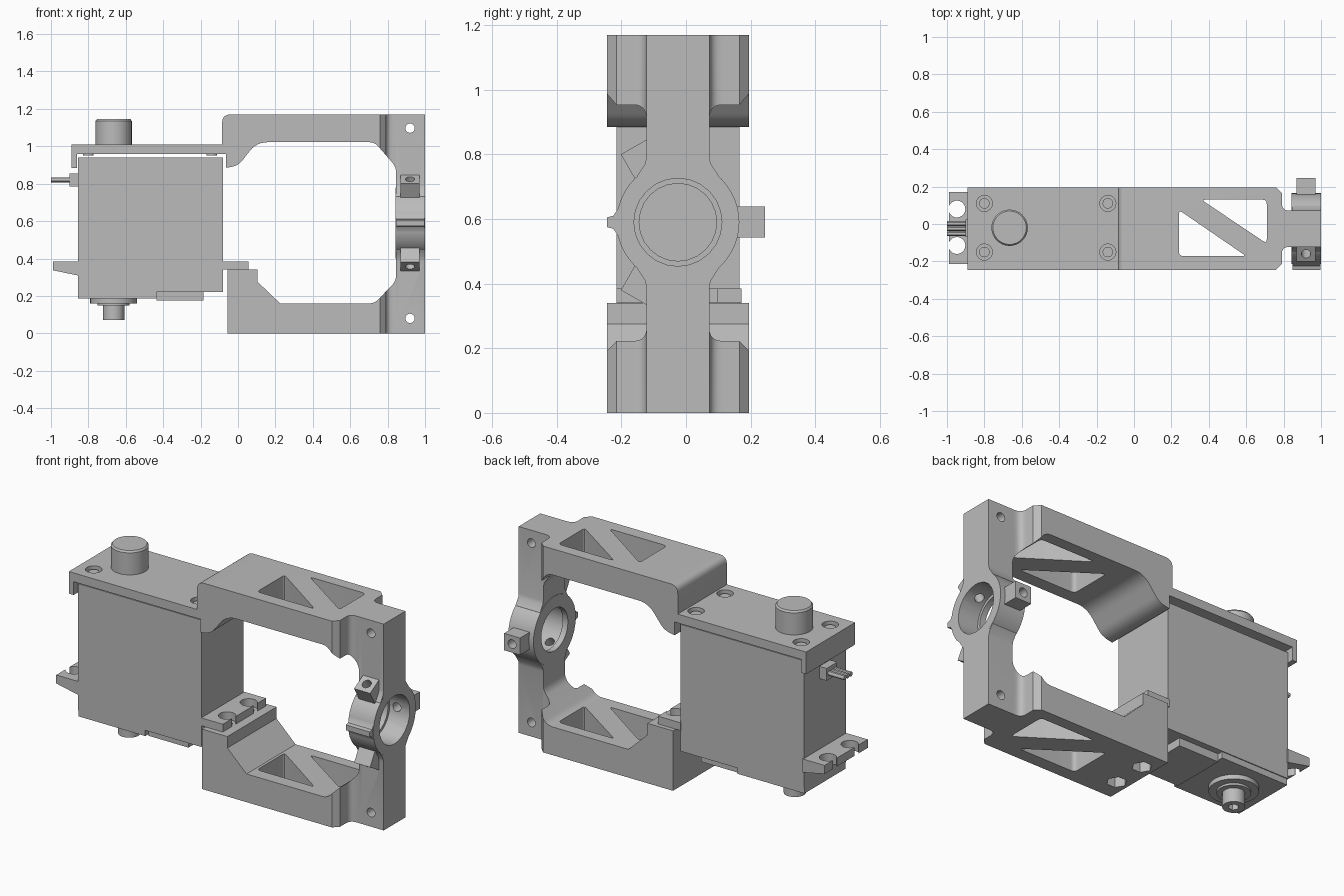
import bpy, bmesh, math
from mathutils import Vector

cube = bpy.data.objects.get("Cube")
if cube:
    bpy.data.objects.remove(cube)

grey = bpy.data.materials.new("mid grey")
grey.use_nodes = True
COLOUR = (0.5, 0.5, 0.5, 1)
grey.diffuse_color = COLOUR
grey.node_tree.nodes["Principled BSDF"].inputs["Base Color"].default_value = COLOUR

MID = -0.025               # centre line of the model in y
FRONT, BACK = -0.245, 0.195


def prism(name, pts, axis, lo, hi, top_scale=1):
    """Extrude a 2D outline along an axis."""
    place = {"X": lambda u, v, w: (w, u, v),
             "Y": lambda u, v, w: (u, w, v),
             "Z": lambda u, v, w: (u, v, w)}[axis]
    n = len(pts)
    cu, cv = sum(p[0] for p in pts) / n, sum(p[1] for p in pts) / n
    bm = bmesh.new()
    a = [bm.verts.new(place(u, v, lo)) for u, v in pts]
    b = [bm.verts.new(place(cu + (u - cu) * top_scale, cv + (v - cv) * top_scale, hi))
         for u, v in pts]
    bm.faces.new(a)
    bm.faces.new(b)
    for i in range(n):
        j = (i + 1) % n
        bm.faces.new((a[i], a[j], b[j], b[i]))
    bmesh.ops.recalc_face_normals(bm, faces=bm.faces)
    mesh = bpy.data.meshes.new(name)
    bm.to_mesh(mesh)
    bm.free()
    mesh.materials.append(grey)
    ob = bpy.data.objects.new(name, mesh)
    bpy.context.collection.objects.link(ob)
    return ob


def circle(u, v, r, n=32):
    return [(u + r * math.cos(math.tau * i / n), v + r * math.sin(math.tau * i / n))
            for i in range(n)]


def rect(u0, u1, v0, v1):
    return [(u0, v0), (u1, v0), (u1, v1), (u0, v1)]


def rounded(pts, steps=6):
    """Round each corner whose point carries a third value."""
    out = []
    for i, p in enumerate(pts):
        c = Vector(p[:2])
        if len(p) < 3:
            out.append(tuple(c))
            continue
        s = c + (Vector(pts[i - 1][:2]) - c).normalized() * p[2]
        e = c + (Vector(pts[(i + 1) % len(pts)][:2]) - c).normalized() * p[2]
        for k in range(steps + 1):
            t = k / steps
            out.append(tuple(s * (1 - t) ** 2 + c * 2 * t * (1 - t) + e * t * t))
    return out


def combine(ob, other, operation):
    mod = ob.modifiers.new("combine", "BOOLEAN")
    mod.operation = operation
    mod.solver = "EXACT"
    mod.object = other
    bpy.context.view_layer.objects.active = ob
    bpy.ops.object.modifier_apply(modifier=mod.name)
    bpy.data.objects.remove(other)


def cut(ob, pts, axis, lo, hi):
    combine(ob, prism("cutter", pts, axis, lo, hi), "DIFFERENCE")


# Bracket: side outline trimmed by its plan outline
side = rounded([
    (-0.89, 0.885), (-0.86, 0.885), (-0.86, 0.96), (-0.065, 0.96), (-0.065, 0.885),
    (0, 0.895, 0.04), (0.1, 1.022, 0.06), (0.73, 1.022, 0.03), (0.845, 0.89, 0.03),
    (0.845, 0.28, 0.03), (0.73, 0.16, 0.03), (0.225, 0.16), (0.105, 0.275), (0.105, 0.34),
    (-0.055, 0.34), (-0.055, 0), (1, 0), (1, 1.17), (-0.085, 1.17, 0.045),
    (-0.085, 1.01), (-0.89, 1.01)])
bracket = prism("bracket", side, "Y", FRONT, BACK)
half = rounded([(0.76, 0.22), (0.79, 0.19), (0.79, 0.097, 0.04), (0.85, 0.097), (1.1, 0.097)])
plan = [(-1, -0.22)] + [(x, -y) for x, y in half] + [(x, y) for x, y in reversed(half)] + [(-1, 0.22)]
combine(bracket, prism("trim", [(x, y + MID) for x, y in plan], "Z", -0.1, 1.3), "INTERSECT")

# Round socket in the end column, with flared joins and a small rib
RZ = 0.59
combine(bracket, prism("socket", circle(MID, RZ, 0.19, 48), "X", 0.842, 1), "UNION")
flare = [(0.095, 0.21), (0.102, 0.18), (0.125, 0.145)]
flare += [(y, -z) for y, z in reversed(flare)]
flare += [(-y, -z) for y, z in flare]
combine(bracket, prism("flare", [(MID + y, RZ + z) for y, z in flare], "X", 0.845, 0.999), "UNION")
rib = [(-0.17, 0.64), (-0.205, 0.64), (-0.225, 0.61), (-0.245, 0.605),
       (-0.245, 0.575), (-0.225, 0.57), (-0.205, 0.54), (-0.17, 0.54)]
combine(bracket, prism("rib", rib, "X", 0.848, 0.998), "UNION")


# Three clamp blocks around the socket, each with a radial screw hole
def spoke(name, pts, lo, hi, angle):
    ob = prism(name, pts, "Y", lo, hi)
    for v in ob.data.vertices:
        y, z = v.co.y, v.co.z
        c, s = math.cos(angle), math.sin(angle)
        v.co.y, v.co.z = MID + y * c - z * s, RZ + y * s + z * c
    return ob


angles = [0, math.tau / 3, -math.tau / 3]
for a in angles:
    combine(bracket, spoke("clamp_block", rect(0.87, 0.97, -0.048, 0.048), 0.16, 0.27, a), "UNION")
cut(bracket, circle(MID, RZ, 0.12, 24), "X", 0.7, 1.1)
cut(bracket, circle(MID, RZ, 0.136, 24), "X", 0.875, 1.1)
for a in angles:
    combine(bracket, spoke("drill", circle(0.92, 0, 0.025, 20), 0.08, 0.35, a), "DIFFERENCE")

# Cross holes in the column
for z in (0.08, 1.097):
    cut(bracket, circle(0.92, z, 0.025, 20), "Y", -0.4, 0.4)

# Triangular windows through both arms
R = 0.025
cut(bracket, rounded([(0.24, 0.075, R), (0.24, -0.172, R), (0.6, -0.172, R)]), "Z", -0.1, 1.3)
cut(bracket, rounded([(0.36, 0.13, R), (0.71, 0.13, R), (0.71, -0.105, R)]), "Z", -0.1, 1.3)

# Counterbored screws in the top plate
for x in (-0.8, -0.14):
    for y in (0.11, -0.15):
        cut(bracket, circle(x, y, 0.043, 24), "Z", 0.98, 1.1)
        screw = prism("plate_screw", circle(x, y, 0.028, 20), "Z", 0.95, 0.997)

# Hexagonal nut pockets under the lower arm
HOLES = (0.08, -0.115)
for y in HOLES:
    cut(bracket, circle(0.015, y, 0.052, 6), "Z", -0.1, 0.08)
    cut(bracket, circle(0.015, y, 0.025, 20), "Z", 0.05, 0.5)

# Pivot post on the top plate
PX, PY = -0.665, -0.02
prism("pivot_post", circle(PX, PY, 0.097, 40), "Z", 1.0, 1.135)
prism("pivot_post_cap", circle(PX, PY, 0.097, 40), "Z", 1.135, 1.145, 0.92)

# Motor case with stepped underside
prism("motor_case", rect(-0.855, -0.08, -0.215, 0.165), "Z", 0.22, 0.94)
prism("motor_base", rect(-0.855, -0.435, -0.21, 0.16), "Z", 0.185, 0.22)
prism("motor_cover", rect(-0.435, -0.185, -0.18, 0.13), "Z", 0.175, 0.22)
prism("output_flange", circle(PX, MID, 0.125, 40), "Z", 0.16, 0.186)
prism("output_collar", circle(PX, MID, 0.085, 40), "Z", 0.148, 0.165)
shaft = prism("output_shaft", circle(PX, MID, 0.057, 32), "Z", 0.07, 0.16)
cut(shaft, circle(PX, MID, 0.028, 6), "Z", 0, 0.12)

# Mounting tabs with open slots
left = [(-0.85, 0.385), (-0.99, 0.385), (-0.99, 0.337), (-0.85, 0.308)]
right = rect(-0.085, 0.055, 0.341, 0.385)
for name, outline, hx, edge in (("outer_tab", left, -0.947, -1.1), ("inner_tab", right, 0.012, 0.2)):
    tab = prism(name, outline, "Y", -0.215, 0.172)
    for y in HOLES:
        cut(tab, circle(hx, y, 0.045, 28), "Z", 0.2, 0.5)
        cut(tab, rect(min(hx, edge), max(hx, edge), y - 0.018, y + 0.018), "Z", 0.2, 0.5)

# Cable outlet and three wires
prism("cable_outlet", rect(-0.07, 0.025, 0.785, 0.855), "X", -0.9, -0.85)
for i in (-1, 0, 1):
    prism("wire", circle(MID + i * 0.027, 0.82, 0.013, 12), "X", -1, -0.89)

# Smooth curved faces, keep edges crisp
for ob in bpy.context.scene.objects:
    ob.select_set(ob.type == "MESH")
bpy.context.view_layer.objects.active = bracket
bpy.ops.object.shade_smooth_by_angle(angle=math.radians(30))
